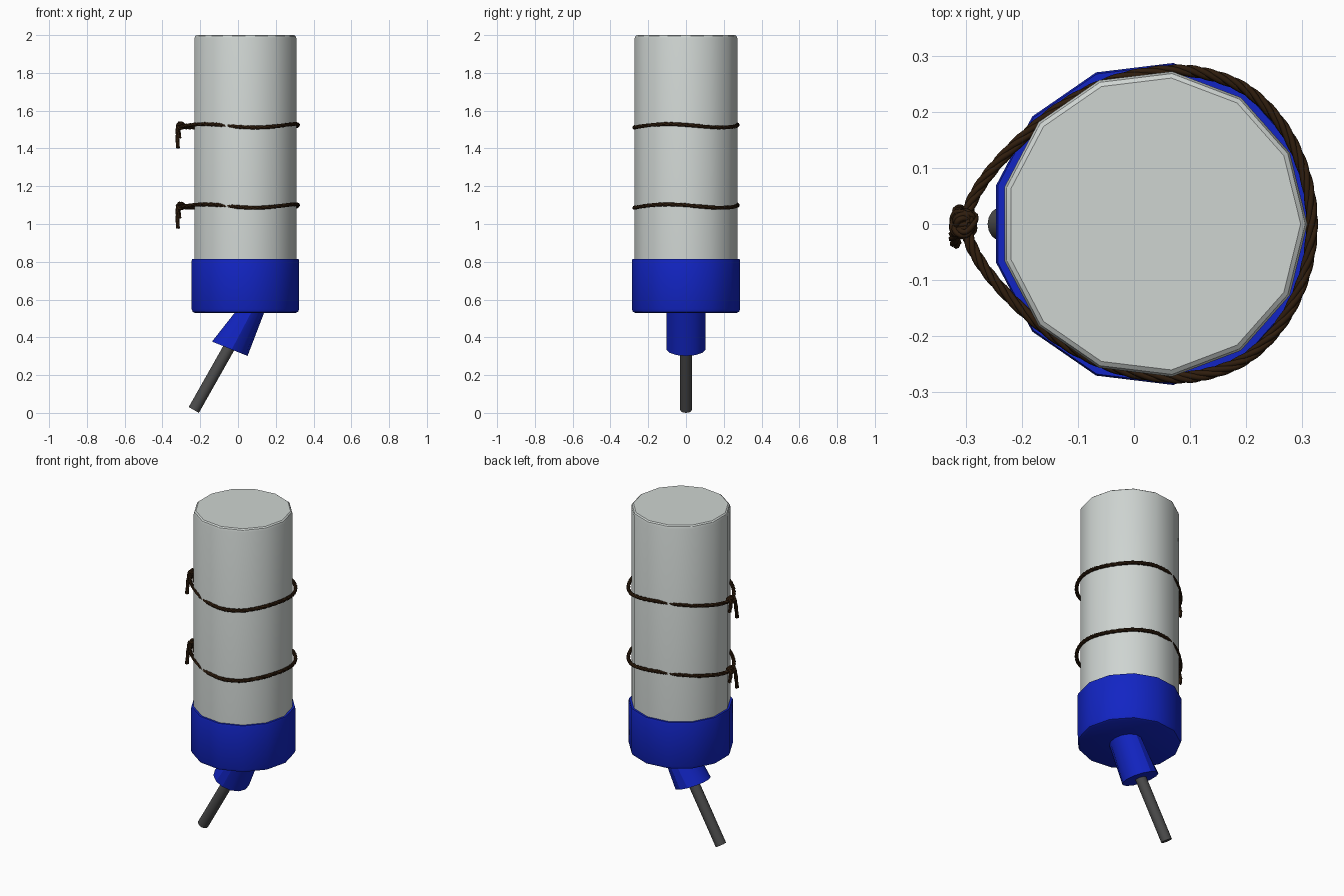
import bpy, bmesh, math
from mathutils import Vector, Matrix

if "Cube" in bpy.data.objects:
    bpy.data.objects.remove(bpy.data.objects["Cube"])

CX = 0.035    # bottle axis
SIDES = 13


def material(name, rgb):
    m = bpy.data.materials.new(name)
    m.diffuse_color = (*rgb, 1)
    m.use_nodes = True
    m.node_tree.nodes["Principled BSDF"].inputs["Base Color"].default_value = m.diffuse_color
    return m


blue = material("blue_plastic", (0.006, 0.018, 0.55))
steel = material("dark_steel", (0.07, 0.07, 0.07))
rust = material("brown_wire", (0.028, 0.012, 0.004))
clear = material("bottle_grey", (0.62, 0.66, 0.64))


def loft(name, rings, mat, sides=SIDES):
    """Rings are (centre, x axis radius, y radius, tilt about y); both ends are capped."""
    bm = bmesh.new()
    loops = []
    for c, rx, ry, tilt in rings:
        rot = Matrix.Rotation(tilt, 3, 'Y')
        loops.append([bm.verts.new(Vector(c) + rot @ Vector((
            rx * math.cos(math.tau * i / sides), ry * math.sin(math.tau * i / sides), 0)))
            for i in range(sides)])
    for a, b in zip(loops, loops[1:]):
        for i in range(sides):
            j = (i + 1) % sides
            bm.faces.new((a[i], a[j], b[j], b[i]))
    bm.faces.new(loops[0][::-1])
    bm.faces.new(loops[-1])
    bmesh.ops.recalc_face_normals(bm, faces=bm.faces[:])
    me = bpy.data.meshes.new(name)
    bm.to_mesh(me)
    bm.free()
    me.materials.append(mat)
    ob = bpy.data.objects.new(name, me)
    bpy.context.collection.objects.link(ob)
    bpy.ops.object.select_all(action='DESELECT')
    ob.select_set(True)
    bpy.context.view_layer.objects.active = ob
    bpy.ops.object.shade_smooth_by_angle(angle=math.radians(32))
    return ob


def upright(profile):
    return [((CX, 0, z), r, r, 0) for r, z in profile]


# bottle and screw cap
loft("bottle", upright([(0.274, 0.60), (0.274, 1.982), (0.270, 1.994), (0.262, 2.0)]), clear)
loft("cap", upright([(0.272, 0.53), (0.283, 0.535), (0.289, 0.55), (0.289, 0.805),
                     (0.286, 0.815), (0.270, 0.815)]), blue)

# slanted neck and drinking tube
t = math.radians(22)
loft("neck", [((-0.045, 0, 0.34), 0.103, 0.105, t),
              ((0.065, 0, 0.54), 0.077, 0.105, 0)], blue)
t = math.radians(29.5)
loft("drinking_tube", [((-0.234, 0, 0.0155), 0.031, 0.031, t),
                       ((-0.02, 0, 0.394), 0.031, 0.031, t)], steel, 16)


def smooth_path(pts, steps, closed):
    """Catmull-Rom samples through the points."""
    n, out = len(pts), []
    get = (lambda i: pts[i % n]) if closed else (lambda i: pts[max(0, min(n - 1, i))])
    for i in range(n if closed else n - 1):
        a, b, c, d = (Vector(get(i + k)) for k in (-1, 0, 1, 2))
        for s in range(steps):
            u = s / steps
            out.append(0.5 * (2 * b + (c - a) * u + (2 * a - 5 * b + 4 * c - d) * u * u
                              + (3 * b - a - 3 * c + d) * u ** 3))
    return out if closed else out + [Vector(pts[-1])]


def rope(name, paths, z, strands=4, radius=0.0055, twist=45):
    """Strands wound around each (points, closed) path."""
    cu = bpy.data.curves.new(name, 'CURVE')
    cu.dimensions = '3D'
    cu.bevel_depth = radius
    cu.bevel_resolution = 1
    cu.use_fill_caps = True
    for pts, closed in paths:
        p = smooth_path(pts, 10, closed)
        n = len(p)
        length = sum((p[i + 1] - p[i]).length for i in range(n - 1))
        turns = round(length * twist / math.tau)
        for k in range(strands):
            sp = cu.splines.new('POLY')
            sp.points.add(n - 1)
            sp.use_cyclic_u = closed
            for i in range(n):
                a, b = (p[i - 1], p[(i + 1) % n]) if closed else (p[max(i - 1, 0)], p[min(i + 1, n - 1)])
                d = (b - a).normalized()
                u = d.cross(Vector((0, 0, 1)) if abs(d.z) < 0.8 else Vector((0, 1, 0))).normalized()
                v = d.cross(u)
                w = math.tau * (k / strands + turns * i / n)
                q = p[i] + radius * (u * math.cos(w) + v * math.sin(w))
                sp.points[i].co = (q.x, q.y, q.z + z, 1)
            sp.use_smooth = True
    cu.materials.append(rust)
    ob = bpy.data.objects.new(name, cu)
    bpy.context.collection.objects.link(ob)


# wire loops: half outline mirrored in y, with a gentle wave in height
half = [(0.317, 0.0), (0.304, 0.09), (0.266, 0.172), (0.205, 0.236), (0.135, 0.266), (0.065, 0.273),
        (-0.03, 0.257), (-0.12, 0.215), (-0.2, 0.152), (-0.262, 0.085), (-0.295, 0.025)]
outline = half + [(x, -y) for x, y in half[:0:-1]]
ring = [(x, y, 0.009 * math.sin(3 * math.atan2(y, x - CX) + 2.6)) for x, y in outline]
# knot and its two hanging tails
knot = [(-0.288, 0.012, 0.004), (-0.3, -0.014, 0.012), (-0.318, -0.01, 0.004), (-0.316, 0.014, -0.008),
        (-0.298, 0.016, 0.008), (-0.29, -0.01, -0.006), (-0.31, -0.016, -0.012), (-0.312, 0.008, 0.012)]
tail_a = [(-0.295, 0.0, 0.01), (-0.316, -0.012, 0.0), (-0.32, -0.022, -0.05), (-0.318, -0.034, -0.118)]
tail_b = [(-0.295, 0.0, 0.01), (-0.31, 0.014, 0.0), (-0.314, 0.022, -0.03), (-0.309, 0.025, -0.065)]
for name, z in (("upper_wire", 1.52), ("lower_wire", 1.095)):
    rope(name, [(ring, True), (knot, True), (tail_a, False), (tail_b, False)], z)
